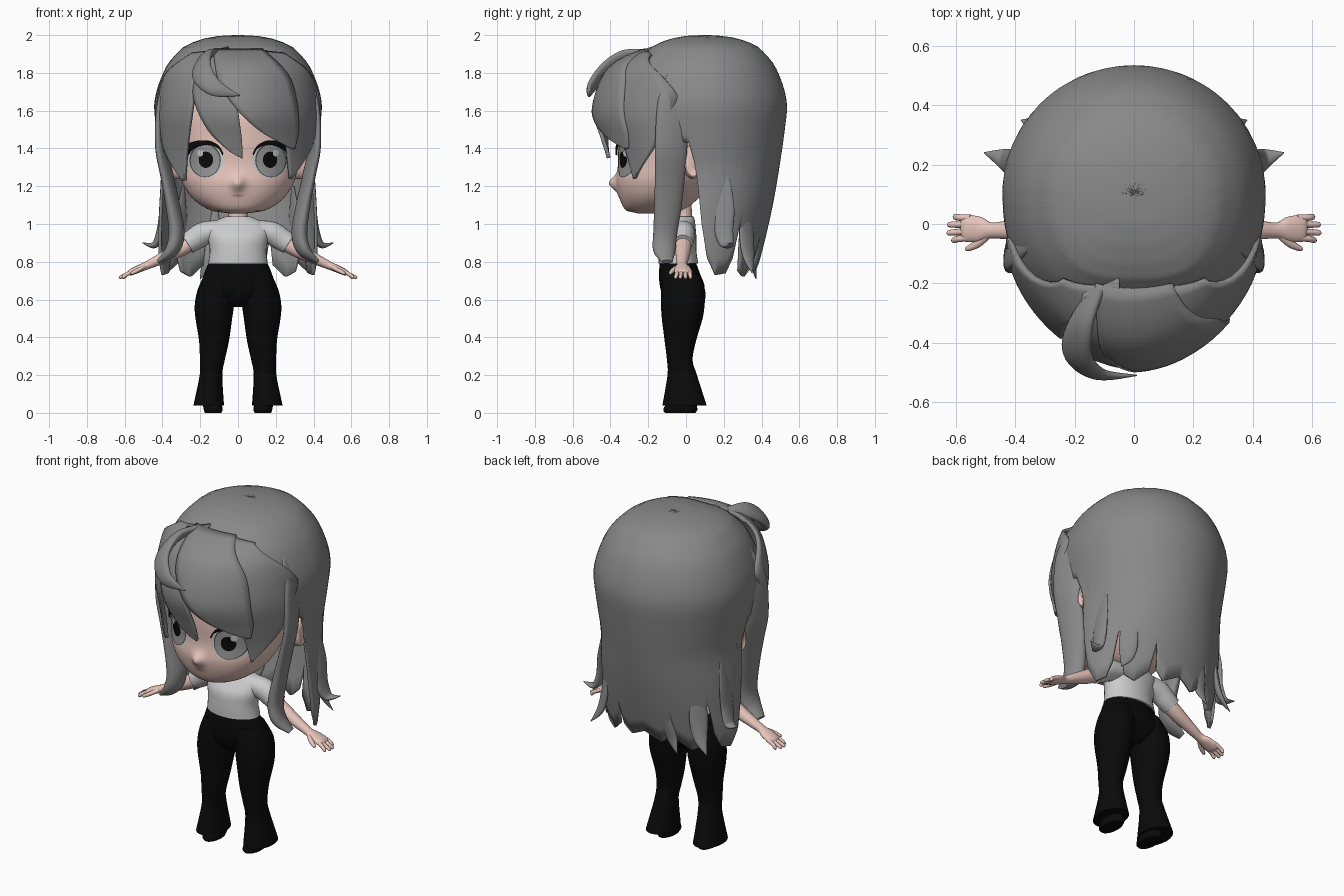
import bpy, math
from mathutils import Vector

COL = {"hair": (.25, .25, .25), "skin": (.8, .56, .5), "black": (.003, .003, .003),
       "white": (.8, .8, .8), "iris": (.3, .3, .3), "rim": (.06, .06, .06), "lip": (.5, .3, .27)}
MATS = {}
for k, c in COL.items():
    MATS[k] = bpy.data.materials.new(k)
    MATS[k].diffuse_color = (*c, 1)

def smooth(pts, n=6):
    """Catmull-Rom through tuples of any size"""
    out = []
    for i in range(len(pts) - 1):
        a, b, c, d = pts[max(i - 1, 0)], pts[i], pts[i + 1], pts[min(i + 2, len(pts) - 1)]
        for j in range(n):
            t = j / n
            out.append(tuple(.5 * (2 * q + (r - p) * t + (2 * p - 5 * q + 4 * r - s) * t * t
                       + (3 * q - p - 3 * r + s) * t ** 3) for p, q, r, s in zip(a, b, c, d)))
    return out + [tuple(pts[-1])]

def interp(table, k):
    """linear lookup, first column ascending"""
    if k <= table[0][0]:
        return table[0][1:]
    for a, b in zip(table, table[1:]):
        if k <= b[0]:
            t = (k - a[0]) / (b[0] - a[0])
            return tuple(p + (q - p) * t for p, q in zip(a[1:], b[1:]))
    return table[-1][1:]

def grid(name, rows, mat, wrap=False, caps=False, mirror=False, thick=0):
    """rows of points; wrap closes each row into a ring"""
    m, n = len(rows), len(rows[0])
    faces = [(i * n + j, i * n + (j + 1) % n, (i + 1) * n + (j + 1) % n, (i + 1) * n + j)
             for i in range(m - 1) for j in range(n if wrap else n - 1)]
    if caps:
        faces += [tuple(range(n))[::-1], tuple(range((m - 1) * n, m * n))]
    me = bpy.data.meshes.new(name)
    me.from_pydata([tuple(v) for r in rows for v in r], [], faces)
    me.validate()
    me.shade_smooth()
    me.set_sharp_from_angle(angle=math.radians(50))
    me.materials.append(MATS[mat])
    ob = bpy.data.objects.new(name, me)
    bpy.context.collection.objects.link(ob)
    if thick:
        s = ob.modifiers.new("thickness", 'SOLIDIFY')
        s.thickness, s.offset = thick, 0
    if mirror:
        ob.modifiers.new("mirror", 'MIRROR').use_mirror_merge = False
    return ob

def tube(name, pts, mat, axis=None, mirror=False, n=24):
    """points (x,y,z,width,depth); level rings unless a width axis is given"""
    P = smooth(pts)
    rows = []
    for i, p in enumerate(P):
        c, u, v = Vector(p[:3]), Vector((1, 0, 0)), Vector((0, 1, 0))
        if axis:
            t = (Vector(P[min(i + 1, len(P) - 1)][:3]) - Vector(P[max(i - 1, 0)][:3])).normalized()
            u = Vector(axis)
            u = (u - t * u.dot(t)).normalized()
            v = t.cross(u)
        a = [2 * math.pi * j / n for j in range(n)]
        rows.append([c + u * max(p[3], .001) * math.cos(k) + v * max(p[4], .001) * math.sin(k) for k in a])
    return grid(name, rows, mat, True, True, mirror)

def sheet(name, left, right, yfun, mat, thick=0, mirror=False):
    rows = []
    for (x0, z0), (x1, z1) in zip(smooth(left), smooth(right)):
        row = []
        for j in range(11):
            x, z = x0 + (x1 - x0) * j / 10, z0 + (z1 - z0) * j / 10
            row.append((x, yfun(x, z), z))
        rows.append(row)
    return grid(name, rows, mat, thick=thick, mirror=mirror)

# head: z, half width, front y, back y
HEAD = smooth([(1.055, .04, -.25, -.1), (1.07, .14, -.315, -.02), (1.13, .235, -.35, .06), (1.22, .295, -.37, .15),
               (1.32, .32, -.36, .22), (1.45, .335, -.365, .28), (1.6, .335, -.35, .32),
               (1.75, .28, -.24, .3), (1.85, .18, -.1, .22), (1.89, .02, .02, .1)])

def face_y(x, z):
    rx, yf, yb = interp(HEAD, z)
    k = max(0, 1 - min(1, abs(x) / max(rx, .001)) ** 2.2) ** (1 / 2.2)
    yc = (yf + yb) / 2
    nose = .04 * math.exp(-(x / .032) ** 2 - ((z - 1.215) / .035) ** 2)
    return yc + (yf - yc) * k - nose

rows = []
for i in range(61):
    z = 1.055 + .835 * i / 60
    rx, yf, yb = interp(HEAD, z)
    ring = []
    for j in range(120):
        a = 2 * math.pi * j / 120
        x = rx * math.sin(a)
        yc = (yf + yb) / 2
        ring.append((x, face_y(x, z) if math.cos(a) > 0 else yc - (yb - yc) * math.cos(a), z))
    rows.append(ring)
grid("head", rows, "skin", True, True)
tube("ear", [(.30, .03, 1.33, .05, .09), (.36, .035, 1.33, .045, .09), (.39, .04, 1.335, .035, .075),
             (.4, .04, 1.335, .01, .03)], "skin", (0, 1, 0), True)

# eyes and mouth laid on the face
def patch(name, cx, cz, rx, rz, lift, mat, mirror=True):
    rows = [[(cx + rx * r / 5 * math.cos(a), face_y(cx + rx * r / 5 * math.cos(a), cz + rz * r / 5 * math.sin(a)) - lift,
              cz + rz * r / 5 * math.sin(a)) for a in [2 * math.pi * j / 32 for j in range(32)]]
            for r in (.02, 1, 2, 3, 4, 5)]
    grid(name, rows, mat, True, mirror=mirror)
patch("eye_white", .172, 1.338, .1, .092, .003, "white")
patch("iris_rim", .174, 1.337, .083, .09, .005, "rim")
patch("iris", .174, 1.335, .077, .084, .007, "iris")
patch("pupil", .17, 1.34, .038, .043, .01, "black")
patch("eye_highlight", .2, 1.375, .016, .018, .013, "white")
patch("mouth", 0, 1.15, .032, .006, .003, "lip", False)
sheet("upper_lash", [(.082, 1.365), (.105, 1.4), (.16, 1.42), (.235, 1.4), (.275, 1.35)],
      [(.078, 1.37), (.105, 1.415), (.165, 1.442), (.245, 1.432), (.3, 1.385)],
      lambda x, z: face_y(x, z) - .014, "black", .008, True)

# hair shell: dome and long back, hem height varies round the head
PROF = smooth([(.68, .24), (.8, .28), (1, .33), (1.2, .37), (1.5, .415), (1.66, .424), (1.83, .365), (1.93, .28)]) \
    + [(1.955, .23), (1.975, .17), (1.988, .1), (1.993, 0)]
HEM = [(0, .8), (14, .75), (21, .8), (24, .95), (27, .78), (38, .72), (48, .75), (52, .85), (56, 1.03), (60, .82),
       (66, .74), (78, .73), (88, .82), (93, 1.0), (97, 1.3), (102, 1.43), (108, 1.44), (122, 1.5), (130, 1.6),
       (138, 1.7), (148, 1.8), (160, 1.87), (180, 1.89)]
cols = []
for j in range(-120, 120):
    deg = j * 1.5
    a, hem, col = math.radians(deg), interp(HEM, abs(deg))[0], []
    for i in range(27):
        z = 1.993 - (1.993 - hem) * (i / 26) ** 1.8
        r = interp(PROF, z)[0]
        s = math.sin(a)
        if abs(deg) > 90:
            s = math.copysign(abs(s) ** .65, s)
        col.append(((r * 1.02 + max(0, 1.3 - z) * .25) * s, .1 + r * math.cos(a), z))
    cols.append(col)
grid("back_hair", [list(r) for r in zip(*cols)], "hair", wrap=True, thick=.016)

# fringe laid on a bulging front surface
FRONT = smooth([(1.2, -.38, .4), (1.35, -.41, .41), (1.45, -.44, .42), (1.6, -.48, .425), (1.78, -.425, .4),
                (1.87, -.33, .36), (1.93, -.18, .32)])
def fringe(lift):
    def f(x, z):
        yf, rx = interp(FRONT, z)
        return -.05 + (yf + .05) * max(0, 1 - min(1, abs(x) / rx) ** 1.8) ** .555 - lift
    return f
sheet("centre_fringe", [(-.17, 1.9), (-.235, 1.7), (-.17, 1.52), (-.06, 1.4), (.02, 1.35)],
      [(-.05, 1.93), (-.02, 1.75), (.0, 1.6), (.02, 1.45), (.022, 1.35)], fringe(0), "hair", .02)
sheet("main_fringe", [(-.13, 1.92), (-.1, 1.75), (.0, 1.6), (.12, 1.49), (.28, 1.4)],
      [(.13, 1.92), (.26, 1.79), (.305, 1.65), (.315, 1.5), (.295, 1.4)], fringe(.01), "hair", .02)
sheet("right_fringe", [(.08, 1.915), (.2, 1.75), (.24, 1.55), (.26, 1.38), (.275, 1.24)],
      [(.24, 1.9), (.38, 1.79), (.422, 1.62), (.39, 1.42), (.28, 1.24)], fringe(-.006), "hair", .02)
sheet("left_fringe", [(-.24, 1.9), (-.38, 1.79), (-.422, 1.62), (-.39, 1.4), (-.29, 1.23)],
      [(-.1, 1.915), (-.215, 1.8), (-.235, 1.65), (-.265, 1.42), (-.28, 1.23)], fringe(-.005), "hair", .02)
tube("curled_tuft", [(-.12, -.21, 1.9, .03, .02), (-.175, -.33, 1.88, .05, .025), (-.19, -.44, 1.8, .06, .025),
                     (-.12, -.505, 1.72, .045, .02), (.01, -.51, 1.68, .002, .002)], "hair", (.7, 0, .7))

# hanging side locks and flicked ends
tube("side_lock", [(.34, -.06, 1.83, .02, .01), (.395, -.07, 1.65, .08, .025), (.405, -.078, 1.42, .088, .028),
                   (.375, -.085, 1.25, .082, .03), (.345, -.095, 1.1, .075, .035), (.325, -.11, .95, .065, .04),
                   (.35, -.115, .86, .06, .035), (.42, -.1, .8, .03, .012)], "hair", (-.25, 1, 0), True)
tube("flicked_lock", [(.375, .21, 1.3, .01, .004), (.4, .205, 1.1, .05, .012), (.41, .2, .97, .05, .02),
                      (.44, .22, .89, .035, .018), (.505, .24, .9, .002, .002)], "hair", (0, 1, 0), True)
tube("lower_lock", [(.29, .32, 1.2, .01, .004), (.305, .32, .97, .05, .014), (.325, .33, .83, .04, .018),
                    (.38, .35, .74, .002, .002)], "hair", (-.7, .7, 0), True)
tube("back_lock", [(-.12, .41, 1.1, .01, .004), (-.13, .38, .9, .045, .014), (-.16, .36, .79, .035, .015),
                   (-.2, .37, .71, .002, .002)], "hair", (1, 0, 0))

# shirt, neck and trousers
tube("shirt", [(0, -.04, .79, .158, .105), (0, -.045, .86, .15, .1), (0, -.04, .93, .16, .095),
               (0, -.02, .99, .165, .07), (0, -.01, 1.025, .1, .055), (0, -.01, 1.04, .065, .05)], "white", n=32)
tube("neck", [(0, -.01, 1.0, .055, .045), (0, -.01, 1.06, .05, .042), (0, -.02, 1.14, .055, .045)], "skin")
tube("trouser_hips", [(0, -.045, .81, .148, .092), (0, -.035, .74, .178, .108), (0, -.02, .67, .195, .118),
                      (0, -.018, .61, .15, .1), (0, -.02, .56, .05, .06)], "black", n=32)
tube("trouser_leg", [(.09, -.03, .74, .085, .095), (.114, -.015, .65, .1, .116), (.125, -.017, .57, .104, .115),
                     (.128, -.02, .5, .097, .108), (.127, -.03, .38, .079, .083), (.136, -.033, .28, .066, .068),
                     (.143, -.02, .2, .06, .078), (.155, -.008, .04, .081, .117)], "black", mirror=True)
tube("shoe", [(.132, -.03, 0, .043, .08), (.132, -.03, .02, .05, .09), (.14, -.02, .07, .05, .07)], "black", mirror=True)

# arms and hands
tube("sleeve", [(.11, -.015, .965, .06, .055), (.18, -.012, .95, .06, .062), (.23, -.012, .92, .055, .06),
                (.27, -.015, .895, .052, .055)], "white", (0, 1, 0), True)
tube("arm", [(.18, -.012, .945, .042, .042), (.3, -.015, .87, .042, .04), (.42, -.02, .81, .032, .028),
             (.48, -.022, .782, .027, .022), (.52, -.018, .765, .042, .02), (.565, -.015, .745, .045, .017),
             (.58, -.015, .738, .035, .01)], "skin", (0, 1, 0), True)
for i, (y, end) in enumerate([(-.05, .615), (-.027, .63), (-.002, .628), (.022, .61)]):
    tube("finger_%d" % (i + 1), [(.55, y * .9, .752, .012, .012), (.59, y, .733, .011, .011),
                                 (end - .006, y * 1.1, .717, .009, .009), (end, y * 1.1, .714, .002, .002)],
         "skin", (0, 1, 0), True, 10)
tube("thumb", [(.49, -.035, .778, .014, .012), (.525, -.065, .758, .014, .012), (.56, -.083, .74, .009, .009),
               (.568, -.085, .736, .002, .002)], "skin", (0, 1, 0), True, 10)
